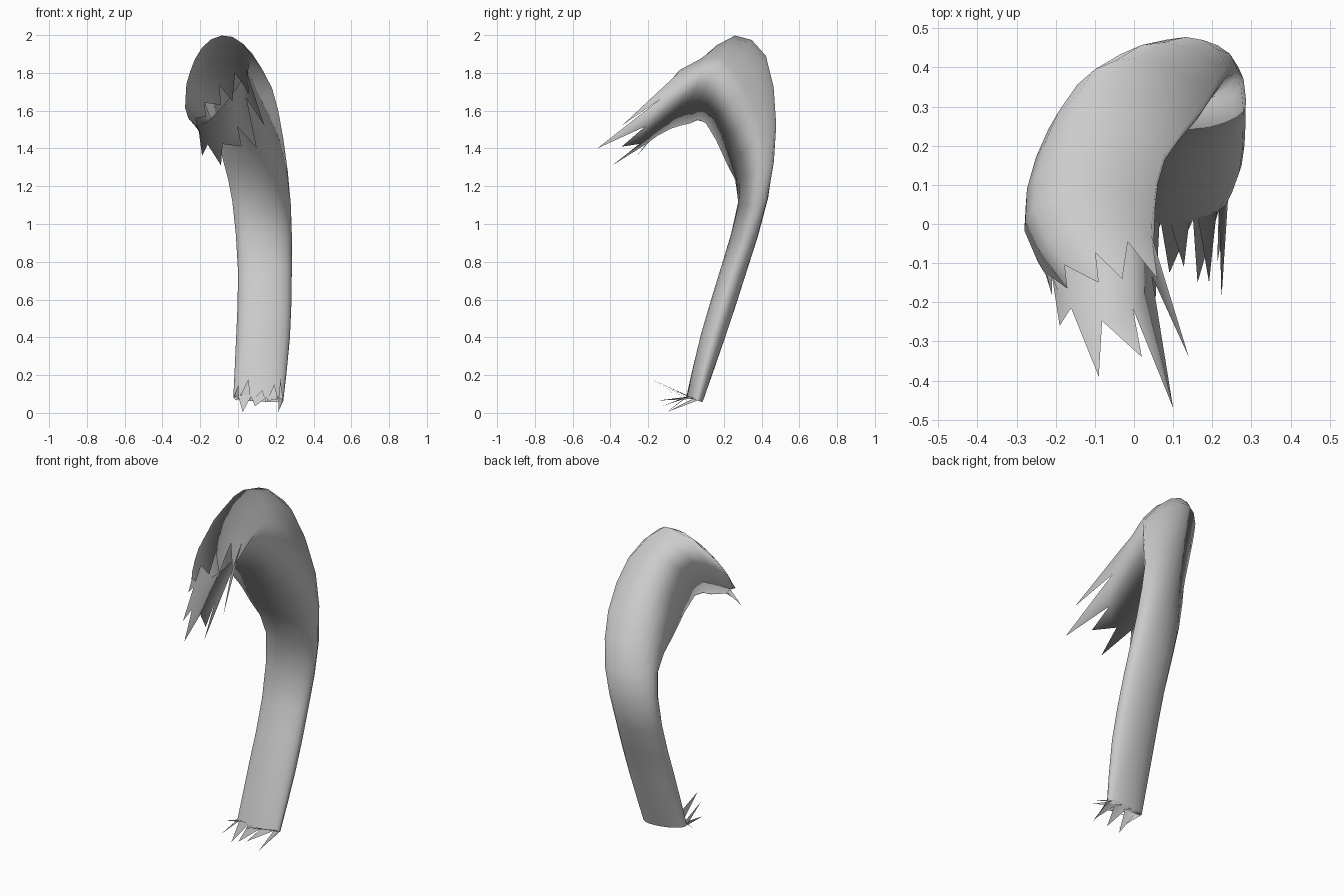
import bpy, math
from mathutils import Vector as V

if "Cube" in bpy.data.objects:
    bpy.data.objects.remove(bpy.data.objects["Cube"], do_unlink=True)

grey = bpy.data.materials.new("plain grey")
grey.use_nodes = True
colour = (0.6, 0.6, 0.6, 1)
grey.diffuse_color = colour
grey.node_tree.nodes["Principled BSDF"].inputs["Base Color"].default_value = colour

SEG = 20

# Cross-sections: two edges of the band, outer bulge, inner bulge
stations = [[V(p) for p in s] for s in (
    ((.24, .06, .065), (-.025, .03, .08), (.11, .085, .06), (.11, .005, .085)),
    ((.275, .15, .4), (-.01, .13, .4), (.13, .2, .38), (.135, .08, .42)),
    ((.285, .26, .75), (0, .24, .75), (.14, .315, .73), (.145, .185, .77)),
    ((.28, .37, 1.1), (-.03, .32, 1.12), (.11, .43, 1.14), (.13, .28, 1.11)),
    ((.24, .4, 1.45), (-.08, .23, 1.34), (.03, .45, 1.51), (.1, .26, 1.35)),
    ((.18, .31, 1.72), (-.14, .11, 1.55), (-.1, .395, 1.88), (.04, .17, 1.58)),
    ((.08, .18, 1.88), (-.2, .03, 1.54), (-.19, .235, 1.935), (-.04, .07, 1.66)),
    ((.05, .05, 1.84), (-.22, -.08, 1.51), (-.22, .065, 1.79), (-.05, -.03, 1.63)),
    ((.045, -.03, 1.81), (-.21, -.13, 1.51), (-.14, -.09, 1.69), (-.04, -.24, 1.46)),
)]


def halfway(a, b, c, d):
    return (b + c) * 0.5625 - (a + d) * 0.0625


# Smooth extra section between each pair
sections = []
for i in range(len(stations) - 1):
    four = (stations[max(i - 1, 0)], stations[i], stations[i + 1],
            stations[min(i + 2, len(stations) - 1)])
    sections += [stations[i], [halfway(*p) for p in zip(*four)]]
sections.append(stations[-1])

# Curved hollow body, its normals radiating from the middle of each section
HEAD = 12
verts, normals, faces = [], [], []
for i, (left, right, outer, inner) in enumerate(sections):
    mid = (left + right) / 2
    wide = left - mid
    if i <= HEAD:
        out = outer - mid
    for k in range(SEG):
        a = 2 * math.pi * k / SEG
        c, s = math.cos(a), math.sin(a)
        bulge = (outer - mid) * s ** .85 if s > 0 else (mid - inner) * s
        verts.append(mid + wide * c + bulge)
        normals.append((wide * c / wide.length_squared
                        + out * s / out.length_squared).normalized())
for i in range(len(sections) - 1):
    for k in range(SEG):
        a, b = i * SEG + k, i * SEG + (k + 1) % SEG
        faces.append((a, b, b + SEG, a + SEG))


# Jagged points continuing an open rim, one per two rim segments
def spikes(start, tips, end):
    for j, tip in enumerate(tips):
        a, b = start + 2 * j, start + 2 * j + 1
        c = start + (2 * j + 2) % SEG
        t = len(verts)
        verts.append(V(tip))
        normals.append(normals[b])
        tris = [(a, b, t), (b, c, t)]
        faces.extend(tris if end else [f[::-1] for f in tris])


# Short points on the upper rim, long ones on the lower lip
spikes((len(sections) - 1) * SEG, [
    (.06, -.14, 1.69), (-.03, -.14, 1.65), (-.09, -.15, 1.63),
    (-.17, -.165, 1.57), (-.21, -.18, 1.5),
    (-.19, -.26, 1.36), (-.09, -.39, 1.31), (.02, -.34, 1.41),
    (.1, -.47, 1.4), (.14, -.34, 1.52)], True)

# Ground-end points fan forwards, high from the back rim and low from the front
tips = []
for j in range(SEG // 2):
    p = (verts[2 * j] + verts[2 * j + 1]) / 2
    step = j % 3
    if j < SEG // 4:
        y, z = -.19 + .04 * step, .18 - .03 * step
    else:
        y, z = -.1 - .025 * step, .005 + .03 * step
    tips.append((p.x * .9 + .01, y, z))
spikes(0, tips, False)

mesh = bpy.data.meshes.new("curved_body")
mesh.from_pydata(verts, [], faces)
mesh.materials.append(grey)
for poly in mesh.polygons:
    poly.use_smooth = True
mesh.normals_split_custom_set_from_vertices(normals)
bpy.context.collection.objects.link(bpy.data.objects.new("curved_body", mesh))
